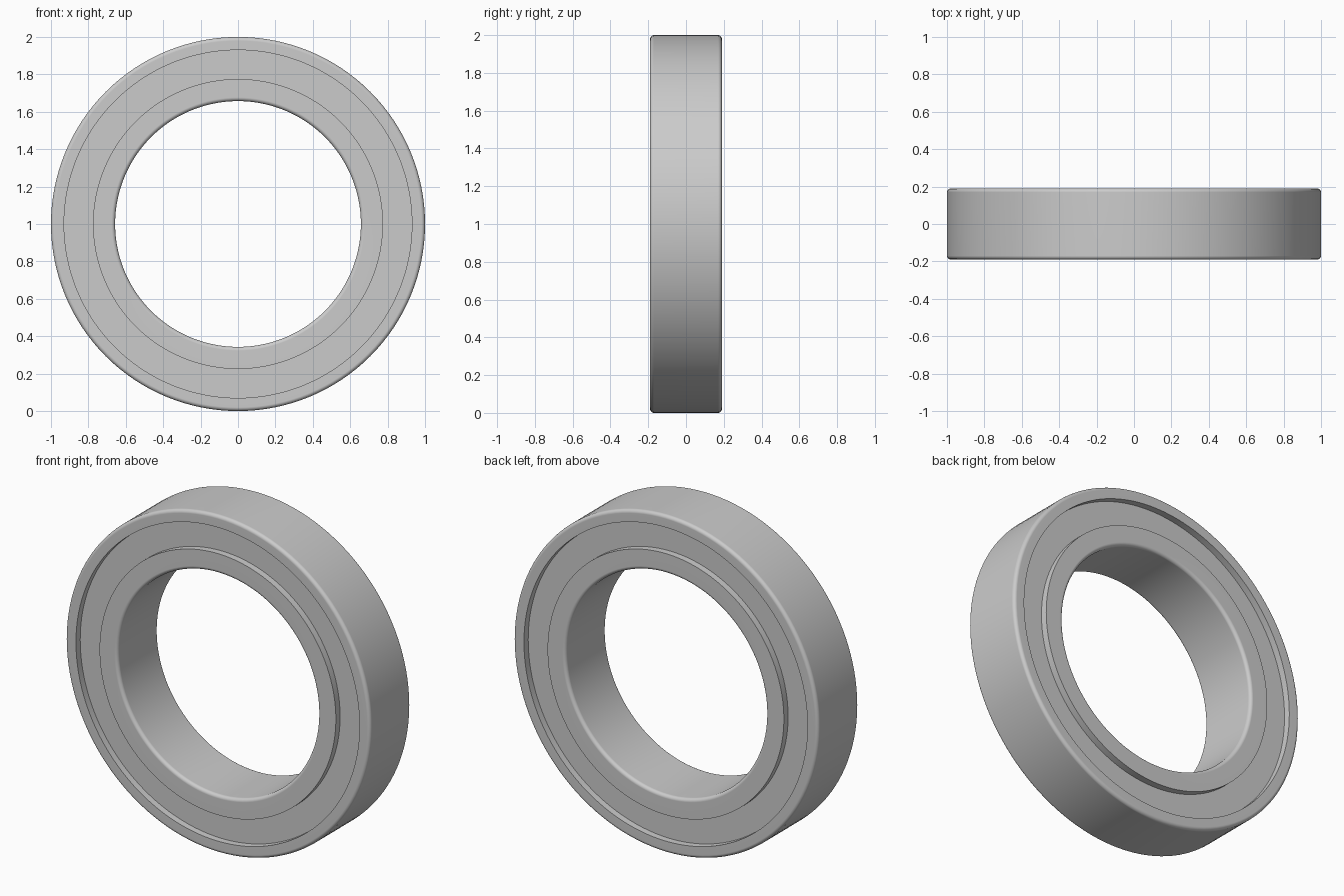
import bpy, bmesh
from math import sin, cos, pi, radians

SEGMENTS = 128
HALF_WIDTH = 0.19
RECESS = 0.04
FILLET = 0.02

cube = bpy.data.objects.get("Cube")
if cube:
    bpy.data.objects.remove(cube, do_unlink=True)

steel = bpy.data.materials.new("grey steel")
steel.use_nodes = True
steel.diffuse_color = (0.6, 0.6, 0.6, 1)
steel.node_tree.nodes["Principled BSDF"].inputs["Base Color"].default_value = (0.6, 0.6, 0.6, 1)


def ring_profile(plain, rounded, half):
    """Rectangle of (radius, y) points with fillets on the 'rounded' radius."""
    side = 1 if rounded > plain else -1
    pts = [(plain, -half)]
    for end in (-1, 1):
        arc = []
        for i in range(6):
            a = i / 5 * pi / 2
            arc.append((rounded - side * FILLET * (1 - sin(a)),
                        end * (half - FILLET * (1 - cos(a)))))
        pts += arc if end < 0 else arc[::-1]
    pts.append((plain, half))
    return pts


def lathe(name, profile):
    """Spin a closed profile around the y axis, centred at z = 1."""
    bm = bmesh.new()
    loops = []
    for s in range(SEGMENTS):
        a = 2 * pi * s / SEGMENTS
        loops.append([bm.verts.new((r * cos(a), y, 1 + r * sin(a))) for r, y in profile])
    n = len(profile)
    for s in range(SEGMENTS):
        here, after = loops[s], loops[(s + 1) % SEGMENTS]
        for i in range(n):
            j = (i + 1) % n
            bm.faces.new((here[i], here[j], after[j], after[i]))
    bmesh.ops.recalc_face_normals(bm, faces=bm.faces[:])
    mesh = bpy.data.meshes.new(name)
    bm.to_mesh(mesh)
    bm.free()
    mesh.materials.append(steel)
    obj = bpy.data.objects.new(name, mesh)
    bpy.context.collection.objects.link(obj)
    bpy.ops.object.select_all(action="DESELECT")
    obj.select_set(True)
    bpy.context.view_layer.objects.active = obj
    bpy.ops.object.shade_smooth_by_angle(angle=radians(30))
    # keep the broad flat faces flat beside the fillets
    weighted = obj.modifiers.new("flat_face_normals", "WEIGHTED_NORMAL")
    weighted.keep_sharp = True
    return obj


# Outer and inner races, filleted on their exposed rims
lathe("outer_race", ring_profile(0.93, 1.0, HALF_WIDTH))
lathe("inner_race", ring_profile(0.775, 0.657, HALF_WIDTH))

# Recessed shields closing the gap on both sides
for name, side in (("front_shield", -1), ("back_shield", 1)):
    outside = side * (HALF_WIDTH - RECESS)
    inside = outside - side * 0.03
    lathe(name, [(0.775, inside), (0.93, inside), (0.93, outside), (0.775, outside)])
